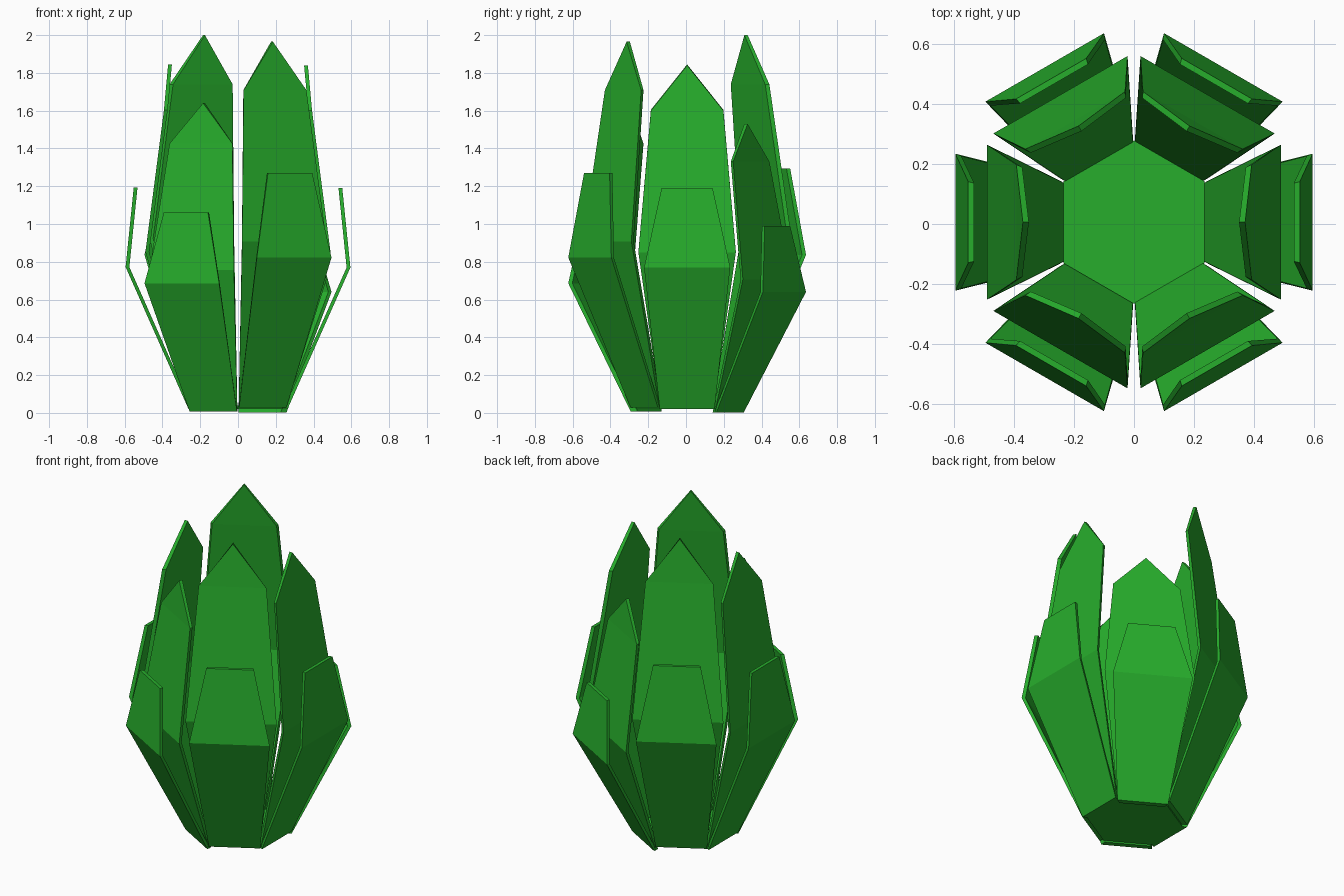
import bpy, bmesh
from math import sin, cos, radians

if "Cube" in bpy.data.objects:
    bpy.data.objects.remove(bpy.data.objects["Cube"])

CENTRE_Y = 0.006
THICK = 0.02

green = bpy.data.materials.new("leaf_green")
green.diffuse_color = (0.02, 0.42, 0.025, 1)
green.use_nodes = True
green.node_tree.nodes["Principled BSDF"].inputs["Base Color"].default_value = green.diffuse_color


def finish(bm, name):
    bmesh.ops.recalc_face_normals(bm, faces=bm.faces)
    mesh = bpy.data.meshes.new(name)
    bm.to_mesh(mesh)
    bm.free()
    mesh.materials.append(green)
    obj = bpy.data.objects.new(name, mesh)
    bpy.context.collection.objects.link(obj)
    return obj


def leaf(name, angle, rows):
    """Folded slab from rows of (radius, half width, z); half width 0 is a tip."""
    a = radians(angle)
    bm = bmesh.new()

    def skin(offset):
        out = []
        for r, w, z in rows:
            k = r - offset
            widths = (w, -w) if w else (0,)
            out.append([bm.verts.new((k * cos(a) - h * k / r * sin(a),
                                      k * sin(a) + h * k / r * cos(a) + CENTRE_Y, z))
                        for h in widths])
        for lo, hi in zip(out, out[1:]):
            bm.faces.new(lo + hi[::-1])
        # outline running up one edge and down the other
        return [p[0] for p in out] + [p[1] for p in reversed(out) if len(p) == 2]

    front, back = skin(0), skin(THICK)
    for i in range(len(front)):
        j = (i + 1) % len(front)
        bm.faces.new((front[i], front[j], back[j], back[i]))
    return finish(bm, name)


# Six tall pointed inner leaves, each with a short blunt outer leaf
tips = {0: 1.84, 60: 1.53, 120: 2.0, 180: 1.845, 240: 1.64, 300: 1.965}
for angle, tip in tips.items():
    s = tip / 1.84
    base = max(0.0, 0.02 + (tip - 1.84) * 0.06)
    leaf(f"inner_leaf_{angle}", angle, [
        (0.25, 0.14, base), (0.49, 0.258, 0.85 * s),
        (0.392, 0.192, 1.6 * s), (0.37, 0, tip)])
    leaf(f"outer_leaf_{angle}", angle, [
        (0.262, 0.145, base), (0.595, 0.228, 0.77 * s), (0.552, 0.135, 1.19 * s)])

# Hexagonal floor joining the leaves
bm = bmesh.new()
floor = [bm.verts.new((0.272 * cos(radians(30 + 60 * i)),
                       0.272 * sin(radians(30 + 60 * i)) + CENTRE_Y, 0.02)) for i in range(6)]
hexagon = bm.faces.new(floor)
top = bmesh.ops.extrude_face_region(bm, geom=[hexagon])["geom"]
bmesh.ops.translate(bm, vec=(0, 0, 0.02), verts=[v for v in top if isinstance(v, bmesh.types.BMVert)])
finish(bm, "base_floor")
